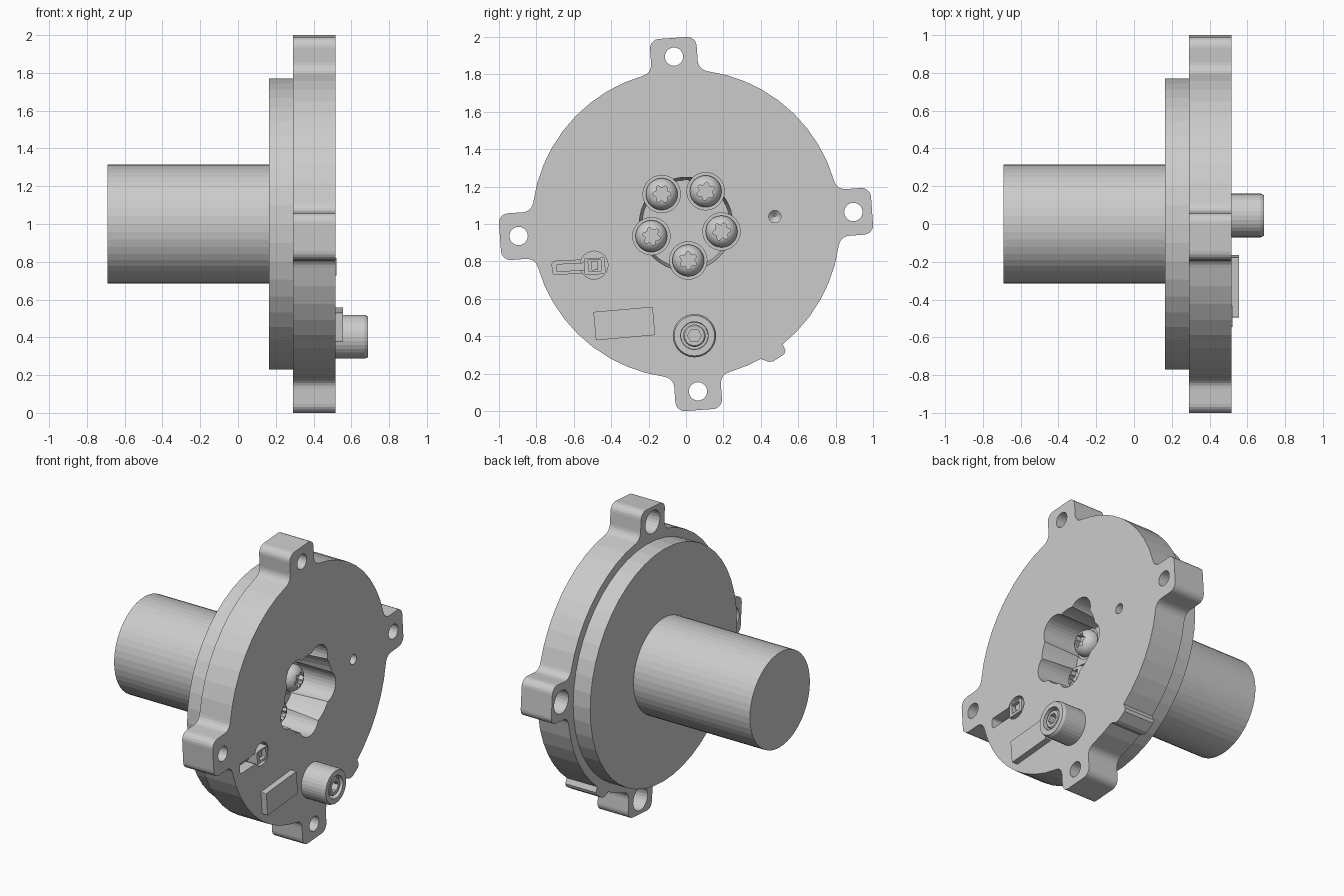
import bpy, bmesh
from math import sin, cos, asin, sqrt, radians, pi

if "Cube" in bpy.data.objects:
    bpy.data.objects.remove(bpy.data.objects["Cube"])


def finish(bm, name):
    bmesh.ops.remove_doubles(bm, verts=bm.verts, dist=1e-5)
    bmesh.ops.recalc_face_normals(bm, faces=bm.faces)
    me = bpy.data.meshes.new(name)
    bm.to_mesh(me)
    bm.free()
    ob = bpy.data.objects.new(name, me)
    bpy.context.collection.objects.link(ob)
    return ob


def prism(name, pts, x0, x1):
    """Extrude a (y, z) outline along x."""
    bm = bmesh.new()
    f = bm.faces.new([bm.verts.new((x0, y, z)) for y, z in pts])
    ex = bmesh.ops.extrude_face_region(bm, geom=[f])
    for v in ex["geom"]:
        if isinstance(v, bmesh.types.BMVert):
            v.co.x = x1
    return finish(bm, name)


def lathe(name, profile, cy, cz, n=32):
    """Spin an (x, r) profile that starts and ends on the axis."""
    bm = bmesh.new()
    rings = []
    for x, r in profile:
        if r == 0:
            rings.append([bm.verts.new((x, cy, cz))] * n)
        else:
            rings.append([bm.verts.new((x, cy + r * cos(2 * pi * i / n),
                                        cz + r * sin(2 * pi * i / n))) for i in range(n)])
    for a, b in zip(rings, rings[1:]):
        for i in range(n):
            j = (i + 1) % n
            vs = list(dict.fromkeys([a[i], a[j], b[j], b[i]]))
            bm.faces.new(vs)
    return finish(bm, name)


def circle(cy, cz, r, n=24, wave=0.0, turn=0.0):
    out = []
    for i in range(n):
        t = 2 * pi * i / n
        q = r + wave * cos(6 * t)
        out.append((cy + q * cos(t + turn), cz + q * sin(t + turn)))
    return out


def rrect(cy, cz, w, h, r, deg=0):
    c, s = cos(radians(deg)), sin(radians(deg))
    out = []
    for k, (sy, sz) in enumerate([(1, 1), (-1, 1), (-1, -1), (1, -1)]):
        for i in range(4):
            t = pi / 2 * (k + i / 3)
            y = sy * (w / 2 - r) + r * cos(t)
            z = sz * (h / 2 - r) + r * sin(t)
            out.append((cy + y * c - z * s, cz + y * s + z * c))
    return out


def boolean(ob, other, op="DIFFERENCE"):
    m = ob.modifiers.new("bool", "BOOLEAN")
    m.operation, m.object, m.solver = op, other, "EXACT"
    bpy.context.view_layer.objects.active = ob
    bpy.ops.object.modifier_apply(modifier=m.name)
    bpy.data.objects.remove(other, do_unlink=True)


def smooth(ob):
    bpy.ops.object.select_all(action="DESELECT")
    ob.select_set(True)
    bpy.context.view_layer.objects.active = ob
    bpy.ops.object.shade_smooth_by_angle(angle=radians(30))


# Flange outline: disc with four rounded ears and a small rim nub
R, W, RF, RC, UC = 0.825, 0.125, 0.06, 0.05, 0.947
TILT = radians(4.1)
a = asin((W + RF) / (R + RF))
uf = sqrt((R + RF) ** 2 - (W + RF) ** 2)


def arc(cu, cv, r, t0, t1, n=5):
    return [(cu + r * cos(t0 + (t1 - t0) * i / n), cv + r * sin(t0 + (t1 - t0) * i / n))
            for i in range(n + 1)]


fillet = arc(uf, -W - RF, RF, pi - a, pi / 2)
ear = fillet + arc(UC, -W + RC, RC, -pi / 2, 0)
ear += [(u, -v) for u, v in reversed(ear)]
outline = []
for k in range(4):
    th = TILT + k * pi / 2
    outline += [(u * cos(th) - v * sin(th), 1 + u * sin(th) + v * cos(th)) for u, v in ear]
    rim = [(th + a + (pi / 2 - 2 * a) * i / 9, R) for i in range(1, 9)]
    if k == 3:
        rim = [p for p in rim if not radians(298) < p[0] < radians(310)]
        rim += [(radians(d), r) for d, r in
                [(299, R), (301, 0.86), (302.5, 0.87), (307, 0.872), (308.2, 0.86), (308.8, R)]]
    outline += [(r * cos(t), 1 + r * sin(t)) for t, r in sorted(rim)]

housing = prism("housing", outline, 0.29, 0.515)

# Pilot step and cylindrical body behind the flange
body = lathe("body", [(-0.69, 0), (-0.69, 0.315), (0.165, 0.315), (0.165, 0.77),
                      (0.31, 0.77), (0.31, 0)], 0, 1, 48)
bm = bmesh.new()
bm.free()
boolean(housing, body, "UNION")

# Ear holes with counterbores from the back
for k in range(4):
    th = TILT + k * pi / 2
    y, z = 0.897 * cos(th), 1 + 0.897 * sin(th)
    boolean(housing, lathe("cut", [(0.25, 0), (0.25, 0.076), (0.43, 0.076),
                                   (0.43, 0.049), (0.6, 0.049), (0.6, 0)], y, z, 24))

# Clover-shaped centre recess holding five screws
SCREWS = [(-0.13, 1.16), (0.105, 1.175), (-0.185, 0.935), (0.19, 0.96), (0.012, 0.805)]
boolean(housing, lathe("cut", [(0.26, 0), (0.26, 0.235), (0.515, 0.25), (0.6, 0.255),
                               (0.6, 0)], 0, 1, 40))
for y, z in SCREWS:
    boolean(housing, prism("cut", circle(y, z, 0.1, 28), 0.25, 0.6))

# Drilled dimple, connector slot and round pocket
boolean(housing, lathe("cut", [(0.41, 0), (0.44, 0.033), (0.6, 0.033), (0.6, 0)],
                       0.475, 1.04, 20))
boolean(housing, prism("cut", rrect(-0.575, 0.772, 0.28, 0.07, 0.015, 3), 0.42, 0.6))
boolean(housing, prism("cut", circle(-0.492, 0.78, 0.075), 0.40, 0.6))

# Button-head screws with six-lobe sockets
for i, (y, z) in enumerate(SCREWS):
    s = lathe(f"screw_{i + 1}", [(0.24, 0), (0.24, 0.085), (0.268, 0.085), (0.288, 0.079),
                                 (0.306, 0.066), (0.317, 0.05), (0.32, 0.04), (0.32, 0)], y, z)
    boolean(s, prism("cut", circle(y, z, 0.041, 48, 0.008, 0.4 * i), 0.285, 0.4))
    smooth(s)

# Connector block with a window, and the flat lead in the slot
plug = prism("connector", rrect(-0.488, 0.774, 0.112, 0.088, 0.008, 3), 0.39, 0.522)
boolean(plug, prism("cut", rrect(-0.488, 0.778, 0.068, 0.06, 0.004, 3), 0.46, 0.6))
prism("connector_latch", rrect(-0.488, 0.778, 0.035, 0.05, 0.004, 3), 0.45, 0.505)
prism("flat_lead", rrect(-0.61, 0.769, 0.17, 0.042, 0.01, 3), 0.41, 0.46)

# Raised blank plate
prism("plate", rrect(-0.33, 0.468, 0.318, 0.152, 0.004, 5), 0.505, 0.555)

# Boss sleeve with recessed socket bolt
BY, BZ = 0.045, 0.403
lathe("boss", [(0.505, 0), (0.505, 0.116), (0.67, 0.116), (0.688, 0.108), (0.688, 0.074),
               (0.62, 0.072), (0.62, 0)], BY, BZ)
bolt = lathe("boss_bolt", [(0.61, 0), (0.61, 0.06), (0.672, 0.06), (0.68, 0.053), (0.68, 0)],
             BY, BZ)
boolean(bolt, prism("cut", circle(BY, BZ, 0.037, 6), 0.635, 0.75))
